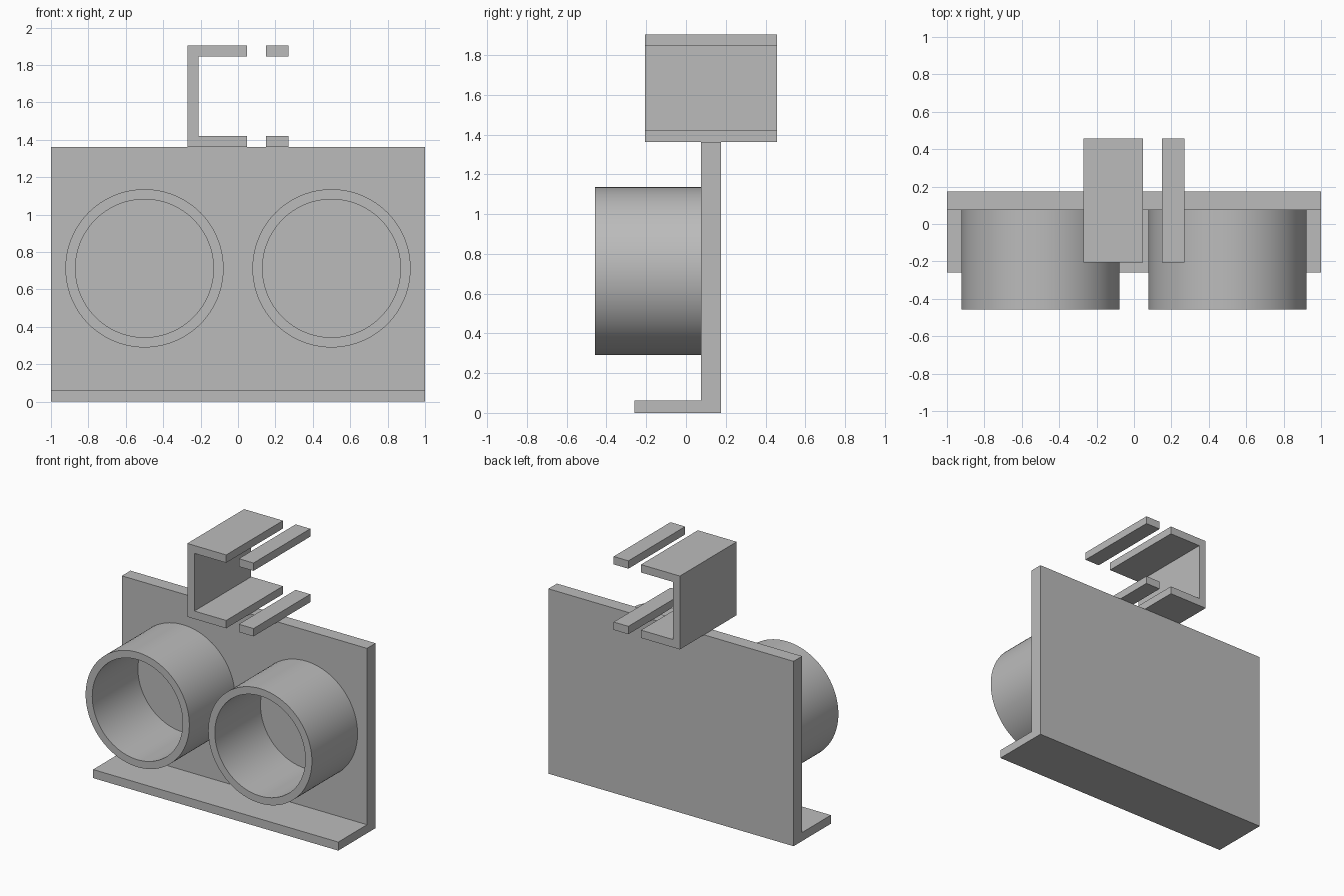
import bpy, bmesh, math
from mathutils import Matrix, Vector

cube = bpy.data.objects.get("Cube")
if cube:
    bpy.data.objects.remove(cube, do_unlink=True)

# Single plain grey
GREY = (0.5, 0.5, 0.5, 1.0)
grey = bpy.data.materials.new("plain grey")
grey.use_nodes = True
grey.diffuse_color = GREY
grey.node_tree.nodes["Principled BSDF"].inputs["Base Color"].default_value = GREY


def finish(name, bm):
    bmesh.ops.recalc_face_normals(bm, faces=bm.faces)
    mesh = bpy.data.meshes.new(name)
    bm.to_mesh(mesh)
    bm.free()
    mesh.materials.append(grey)
    obj = bpy.data.objects.new(name, mesh)
    bpy.context.collection.objects.link(obj)
    return obj


def extrusion(name, points, direction):
    """Extrude a closed outline along a direction."""
    bm = bmesh.new()
    face = bm.faces.new([bm.verts.new(p) for p in points])
    out = bmesh.ops.extrude_face_region(bm, geom=[face])
    verts = [g for g in out["geom"] if isinstance(g, bmesh.types.BMVert)]
    bmesh.ops.translate(bm, verts=verts, vec=Vector(direction))
    return finish(name, bm)


def tube(name, x, z, inner, outer, front, back):
    """Spin a rectangular wall section around the y direction."""
    bm = bmesh.new()
    section = [(inner, front), (outer, front), (outer, back), (inner, back)]
    verts = [bm.verts.new((x + r, y, z)) for r, y in section]
    edges = [bm.edges.new((verts[i], verts[(i + 1) % 4])) for i in range(4)]
    bmesh.ops.spin(bm, geom=verts + edges, cent=(x, 0, z), axis=(0, 1, 0),
                   angle=math.tau, steps=96)
    bmesh.ops.remove_doubles(bm, verts=bm.verts, dist=0.0001)
    obj = finish(name, bm)
    bpy.ops.object.select_all(action='DESELECT')
    obj.select_set(True)
    bpy.context.view_layer.objects.active = obj
    bpy.ops.object.shade_smooth_by_angle(angle=math.radians(30))


# Upright back plate with a forward foot, as one L section
FACE, BACK, TOE = 0.075, 0.175, -0.26
FOOT, TOP = 0.063, 1.363
angle_section = [(TOE, 0), (BACK, 0), (BACK, TOP), (FACE, TOP), (FACE, FOOT), (TOE, FOOT)]
extrusion("back_plate_and_foot", [(-1, y, z) for y, z in angle_section], (2, 0, 0))

# Two open holder tubes on the plate
for side, x in (("left", 0.5), ("right", -0.5)):
    tube(side + "_holder_tube", x, 0.713, 0.369, 0.423, -0.457, FACE)

# Channel clip on top, open towards the left
NEAR, DEPTH, WALL = -0.205, 0.662, 0.058
CLIP_TOP = 1.904
low, high = TOP + WALL, CLIP_TOP - WALL
outer_x, inner_x, lip_x = -0.27, -0.212, 0.047
clip_section = [(outer_x, TOP), (lip_x, TOP), (lip_x, low), (inner_x, low),
                (inner_x, high), (lip_x, high), (lip_x, CLIP_TOP), (outer_x, CLIP_TOP)]
extrusion("clip_channel", [(x, NEAR, z) for x, z in clip_section], (0, DEPTH, 0))

# Separate end bars beyond the slots
for level, z in (("lower", TOP), ("upper", high)):
    bar = [(0.15, z), (0.27, z), (0.27, z + WALL), (0.15, z + WALL)]
    extrusion(level + "_clip_bar", [(x, NEAR, h) for x, h in bar], (0, DEPTH, 0))
